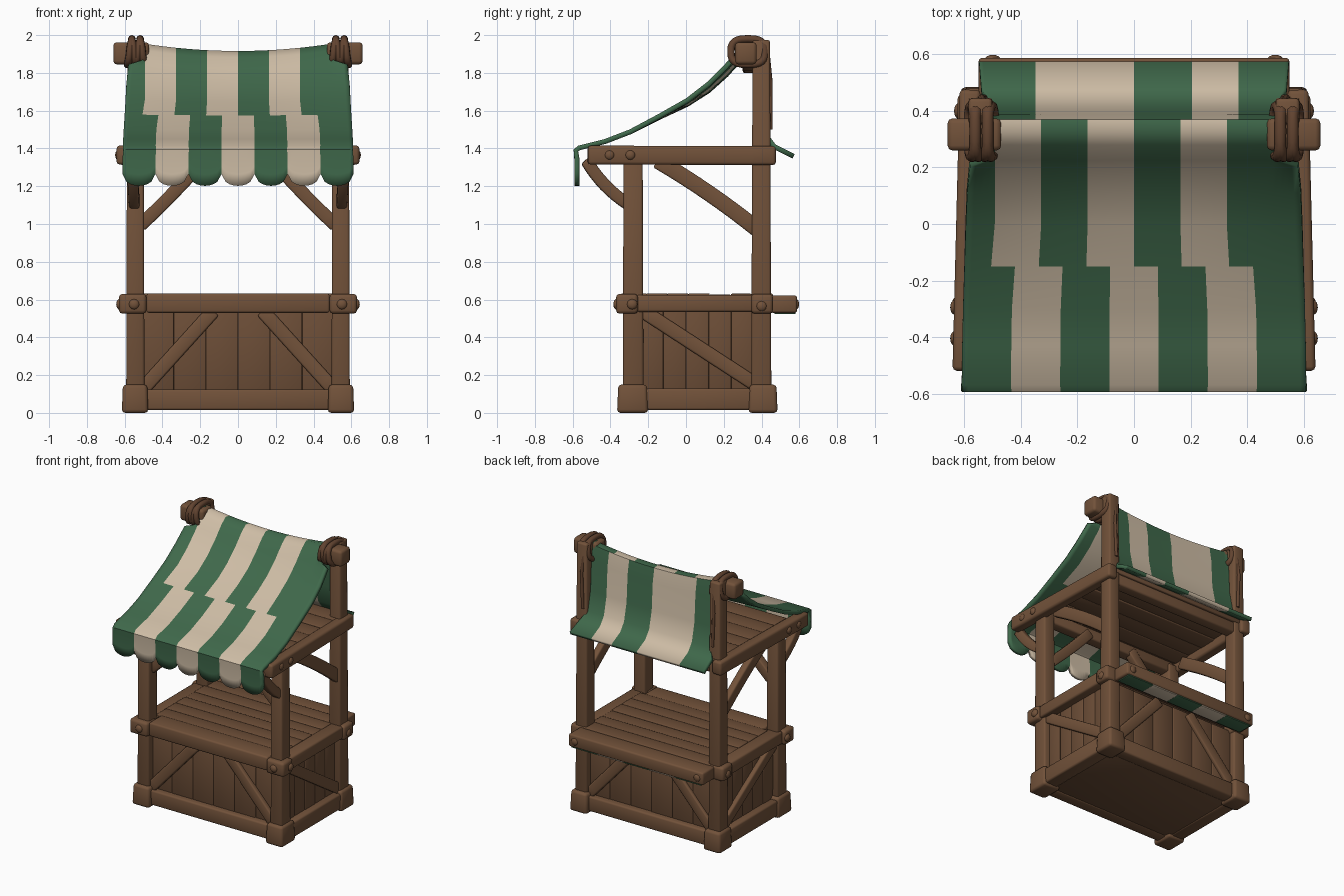
import bpy, bmesh, math, random
from mathutils import Vector, Matrix

random.seed(4)
if "Cube" in bpy.data.objects:
    bpy.data.objects.remove(bpy.data.objects["Cube"])


def material(name, rgb):
    m = bpy.data.materials.new(name)
    m.use_nodes = True
    m.diffuse_color = (*rgb, 1)
    m.node_tree.nodes["Principled BSDF"].inputs["Base Color"].default_value = (*rgb, 1)
    return m


WOOD = material("brown wood", (0.168, 0.084, 0.042))
PLANK = material("dark plank wood", (0.15, 0.075, 0.038))
ROPE = material("dark rope", (0.12, 0.056, 0.029))
GREEN = material("green cloth", (0.05, 0.14, 0.07))
CREAM = material("cream cloth", (0.62, 0.51, 0.38))


def finish(name, bm, *mats):
    me = bpy.data.meshes.new(name)
    bm.to_mesh(me)
    bm.free()
    for m in mats:
        me.materials.append(m)
    ob = bpy.data.objects.new(name, me)
    bpy.context.collection.objects.link(ob)
    return ob


def bevel(bm, width):
    bm.normal_update()
    edges = [e for e in bm.edges if e.calc_face_angle(0) > 0.8]
    bmesh.ops.bevel(bm, geom=edges, offset=width, segments=2, profile=0.5, affect='EDGES')


def box(name, x, y, z, mat=WOOD, r=0.012, taper=1.0):
    """Rounded box from three (low, high) ranges, optionally narrower at the top."""
    bm = bmesh.new()
    bmesh.ops.create_cube(bm, size=1)
    mid = Vector([(a + b) / 2 for a, b in (x, y, z)])
    for v in bm.verts:
        k = taper if v.co.z > 0 else 1
        v.co = mid + Vector((v.co.x * (x[1] - x[0]) * k, v.co.y * (y[1] - y[0]) * k,
                             v.co.z * (z[1] - z[0])))
    bevel(bm, r)
    return finish(name, bm, mat)


def beam(name, p0, p1, w, h, bend=0.0, mat=WOOD, r=0.01):
    """Rounded beam between two points; bend bows its middle along its own height."""
    p0, p1 = Vector(p0), Vector(p1)
    bm = bmesh.new()
    bmesh.ops.create_cube(bm, size=1)
    bm.transform(Matrix.Diagonal(((p1 - p0).length, w, h, 1)))
    bevel(bm, r)
    half = (p1 - p0).length / 2
    for i in range(1, 8):  # slices that let the beam curve
        bmesh.ops.bisect_plane(bm, geom=bm.verts[:] + bm.edges[:] + bm.faces[:],
                               plane_co=(half * (i / 4 - 1), 0, 0), plane_no=(1, 0, 0))
    ax = (p1 - p0).normalized()
    ay = Vector((0, 0, 1)).cross(ax).normalized()
    az = ax.cross(ay)
    for v in bm.verts:
        x, y, z = v.co
        z += bend * (1 - (x / half) ** 2)
        v.co = (p0 + p1) / 2 + ax * x + ay * y + az * z
    return finish(name, bm, mat)


def bolt(name, centre, axis, r=0.028):
    bm = bmesh.new()
    bmesh.ops.create_uvsphere(bm, u_segments=12, v_segments=8, radius=r)
    rot = Vector((0, 0, 1)).rotation_difference(Vector(axis)).to_matrix().to_4x4()
    bm.transform(Matrix.Translation(centre) @ rot @ Matrix.Diagonal((1, 1, 0.6, 1)))
    return finish(name, bm, WOOD)


def rope(name, pts, r, cyclic):
    cu = bpy.data.curves.new(name, 'CURVE')
    cu.dimensions = '3D'
    cu.bevel_depth = r
    cu.bevel_resolution = 2
    cu.use_fill_caps = True
    sp = cu.splines.new('POLY')
    sp.points.add(len(pts) - 1)
    for p, co in zip(sp.points, pts):
        p.co = (*co, 1)
    sp.use_cyclic_u = cyclic
    cu.materials.append(ROPE)
    bpy.context.collection.objects.link(bpy.data.objects.new(name, cu))


def planks(name, along, lo, hi, count, x, y, z):
    """Row of slightly uneven, touching boards filling lo..hi on one axis."""
    step = (hi - lo) / count
    for i in range(count):
        rng = {"x": x, "y": y, "z": z}
        rng[along] = (lo + i * step, lo + (i + 1) * step)
        thin = min((k for k in rng if k != along), key=lambda k: rng[k][1] - rng[k][0])
        d = random.uniform(-0.004, 0.004)
        rng[thin] = (rng[thin][0] + d, rng[thin][1] + d)
        box(f"{name}_{i + 1}", rng["x"], rng["y"], rng["z"], PLANK, 0.006)


def rounded(t):
    """Squares off a sine or cosine so a ring hugs a block."""
    return math.copysign(abs(t) ** 0.7, t)


# Posts, feet, corner blocks and everything paired left and right
for s, side in ((1, "left"), (-1, "right")):
    def sx(a, b):
        return tuple(sorted((s * a, s * b)))

    box(f"front_post_{side}", sx(0.495, 0.592), (-0.335, -0.225), (0.05, 1.36), taper=0.92)
    box(f"rear_post_{side}", sx(0.495, 0.592), (0.345, 0.452), (0.05, 1.975), taper=0.86)
    box(f"front_foot_{side}", sx(0.475, 0.615), (-0.365, -0.2), (0, 0.15), r=0.018, taper=0.92)
    box(f"rear_foot_{side}", sx(0.475, 0.615), (0.33, 0.485), (0, 0.15), r=0.018, taper=0.92)
    box(f"front_corner_block_{side}", sx(0.485, 0.63), (-0.37, -0.255), (0.525, 0.63), r=0.018)
    box(f"rear_corner_block_{side}", sx(0.485, 0.625), (0.345, 0.46), (0.525, 0.63), r=0.018)

    # Side wall
    box(f"side_sill_{side}", sx(0.5, 0.6), (-0.22, 0.36), (0.015, 0.13))
    box(f"side_counter_rail_{side}", sx(0.5, 0.61), (-0.26, 0.36), (0.535, 0.625))
    planks(f"side_board_{side}", "y", -0.24, 0.36, 5, sx(0.525, 0.55), None, (0.1, 0.55))
    beam(f"side_wall_brace_{side}", (s * 0.56, -0.23, 0.54), (s * 0.56, 0.37, 0.15), 0.04, 0.075)

    # Front and back wall braces
    for y, wall in ((-0.295, "front"), (0.41, "back")):
        beam(f"{wall}_wall_brace_{side}", (s * 0.51, y, 0.12), (s * 0.13, y, 0.54), 0.04, 0.075)

    # Upper side beam and knee braces
    beam(f"canopy_side_beam_{side}", (s * 0.58, 0.475, 1.362), (s * 0.605, -0.52, 1.365),
         0.075, 0.1, r=0.015)
    beam(f"front_knee_brace_{side}", (s * 0.548, -0.3, 1.1), (s * 0.56, -0.53, 1.34),
         0.055, 0.065, -0.02)
    beam(f"side_knee_brace_{side}", (s * 0.545, -0.15, 1.335), (s * 0.545, 0.38, 0.97),
         0.05, 0.085, 0.012)
    beam(f"cross_knee_brace_{side}", (s * 0.52, -0.26, 0.99), (s * 0.18, -0.26, 1.34),
         0.06, 0.07, -0.006)

    # Bolts
    bolt(f"front_bolt_{side}", (s * 0.55, -0.368, 0.575), (0, 1, 0))
    bolt(f"side_front_bolt_{side}", (s * 0.628, -0.285, 0.575), (1, 0, 0))
    bolt(f"side_rear_bolt_{side}", (s * 0.62, 0.4, 0.565), (1, 0, 0))
    bolt(f"shelf_bolt_{side}", (s * 0.5, 0.582, 0.575), (0, 1, 0))
    for i, y in enumerate((-0.405, -0.295)):
        bolt(f"beam_bolt_{side}_{i + 1}", (s * 0.635, y, 1.365), (1, 0, 0), 0.026)

    # Ridge pole end and its rope lashing
    box(f"ridge_pole_end_{side}", sx(0.47, 0.66), (0.26, 0.374), (1.845, 1.962), r=0.018)
    for i in range(4):
        x0, lean = 0.507 + i * 0.022, 0.012 * (-1) ** i
        ring = [(s * (x0 + lean * math.sin(a)), 0.328 + 0.09 * rounded(math.cos(a)),
                 1.912 + 0.068 * rounded(math.sin(a)))
                for a in (k * math.tau / 24 for k in range(24))]
        rope(f"rope_ring_{side}_{i + 1}", ring, 0.02, True)
    rope(f"rope_tail_{side}", [(s * 0.53, 0.432, 1.9), (s * 0.54, 0.447, 1.75),
                               (s * 0.53, 0.447, 1.5)], 0.012, False)

# Front and back walls
for wall, ys, yb in (("front", (-0.33, -0.24), (-0.285, -0.26)),
                     ("back", (0.36, 0.45), (0.38, 0.405))):
    box(f"{wall}_sill", (-0.49, 0.49), ys, (0.015, 0.125))
    planks(f"{wall}_board", "x", -0.51, 0.51, 6, None, yb, (0.1, 0.55))
box("base_floor", (-0.54, 0.54), (-0.29, 0.41), (0.02, 0.06), PLANK)

# Counter
box("front_counter_beam", (-0.485, 0.485), (-0.35, -0.2), (0.53, 0.632))
planks("counter_board", "y", -0.21, 0.46, 6, (-0.52, 0.52), None, (0.595, 0.63))
box("rear_counter_beam", (-0.55, 0.55), (0.445, 0.588), (0.53, 0.622))
for i in range(5):
    box(f"shelf_underside_strip_{i + 1}", (-0.53 + i * 0.212, -0.53 + (i + 1) * 0.212),
        (0.468, 0.58), (0.523, 0.531), CREAM if i % 2 else GREEN, 0.001)

# Loft floor under the awning
planks("loft_board", "y", -0.37, 0.45, 6, (-0.56, 0.56), None, (1.375, 1.41))
for y, name in ((-0.28, "front"), (0.4, "rear")):
    box(f"{name}_cross_beam", (-0.55, 0.55), (y - 0.04, y + 0.04), (1.3, 1.38))
beam("ridge_pole", (-0.5, 0.33, 1.885), (0.5, 0.33, 1.885), 0.06, 0.06, -0.055)

# Striped awning: stations of (y, z, half width, sag) from eave over ridge to rear hem
stations = [(-0.595, 1.395, 0.607, 0), (-0.57, 1.415, 0.61, 0), (-0.43, 1.45, 0.608, 0),
            (-0.3, 1.5, 0.605, 0), (-0.15, 1.58, 0.6, 0.005), (0.0, 1.665, 0.595, 0.02),
            (0.11, 1.75, 0.59, 0.035), (0.205, 1.845, 0.58, 0.045), (0.225, 1.868, 0.505, 0.045),
            (0.28, 1.932, 0.5, 0.05), (0.325, 1.968, 0.5, 0.052), (0.37, 1.96, 0.5, 0.05),
            (0.388, 1.85, 0.5, 0.04), (0.4, 1.62, 0.5, 0.01), (0.43, 1.48, 0.505, 0),
            (0.475, 1.42, 0.54, 0), (0.575, 1.37, 0.548, 0)]
SUB, COLS = 4, 14
n = SUB * COLS
INNER = 12 / COLS


def cloth_x(u, half, y):
    """Keeps the inner stripes straight; only the outer columns follow the hem."""
    k = half if y < -0.2 else 0.59 if y < -0.1 else 0.575
    a = abs(u)
    outer = max(0, a - INNER) / (1 - INNER)
    return math.copysign(min(a, INNER) * k + outer * (half - INNER * k), u)


def is_cream(i, y):
    """Stripe rule: eave and valance, then the offset slope, then the rear drop."""
    c = i // SUB
    if y < -0.16:
        return (c // 2) % 2 == 1
    if y < 0.36:
        return c < COLS - 1 and ((c + 1) // 2) % 2 == 1
    return 11 <= i < 28 or 38 <= i < 46


bm = bmesh.new()
rows = []
for k in range(3):  # scalloped valance
    row = []
    for i in range(n + 1):
        t = (i % (2 * SUB)) / SUB - 1
        low = 1.265 - 0.063 * math.sqrt(max(0, 1 - t * t))
        row.append(bm.verts.new(((2 * i / n - 1) * 0.612, -0.59, low + (1.385 - low) * k / 3)))
    rows.append(row)
for y, z, half, sag in stations:
    us = [2 * i / n - 1 for i in range(n + 1)]
    rows.append([bm.verts.new((cloth_x(u, half, y), y, z - sag * (1 - u * u))) for u in us])
for r in range(len(rows) - 1):
    y = rows[r][0].co.y
    for i in range(n):
        f = bm.faces.new((rows[r][i], rows[r][i + 1], rows[r + 1][i + 1], rows[r + 1][i]))
        inside = is_cream(n - 1 - i if y < 0.36 else i, y)  # lining stripes run mirrored
        f.material_index = is_cream(i, y) + 2 * inside
# First four slots colour the outside, the last four the lining
awning = finish("striped_awning", bm, GREEN, CREAM, GREEN, CREAM, GREEN, GREEN, CREAM, CREAM)
thick = awning.modifiers.new("thickness", 'SOLIDIFY')
thick.thickness = 0.026
thick.offset = -1
thick.material_offset = 4

# Soft shading on rounded parts
bpy.ops.object.select_all(action='DESELECT')
for ob in bpy.context.collection.objects:
    if ob.type == 'MESH':
        ob.select_set(True)
        bpy.context.view_layer.objects.active = ob
bpy.ops.object.shade_smooth_by_angle(angle=math.radians(50))
